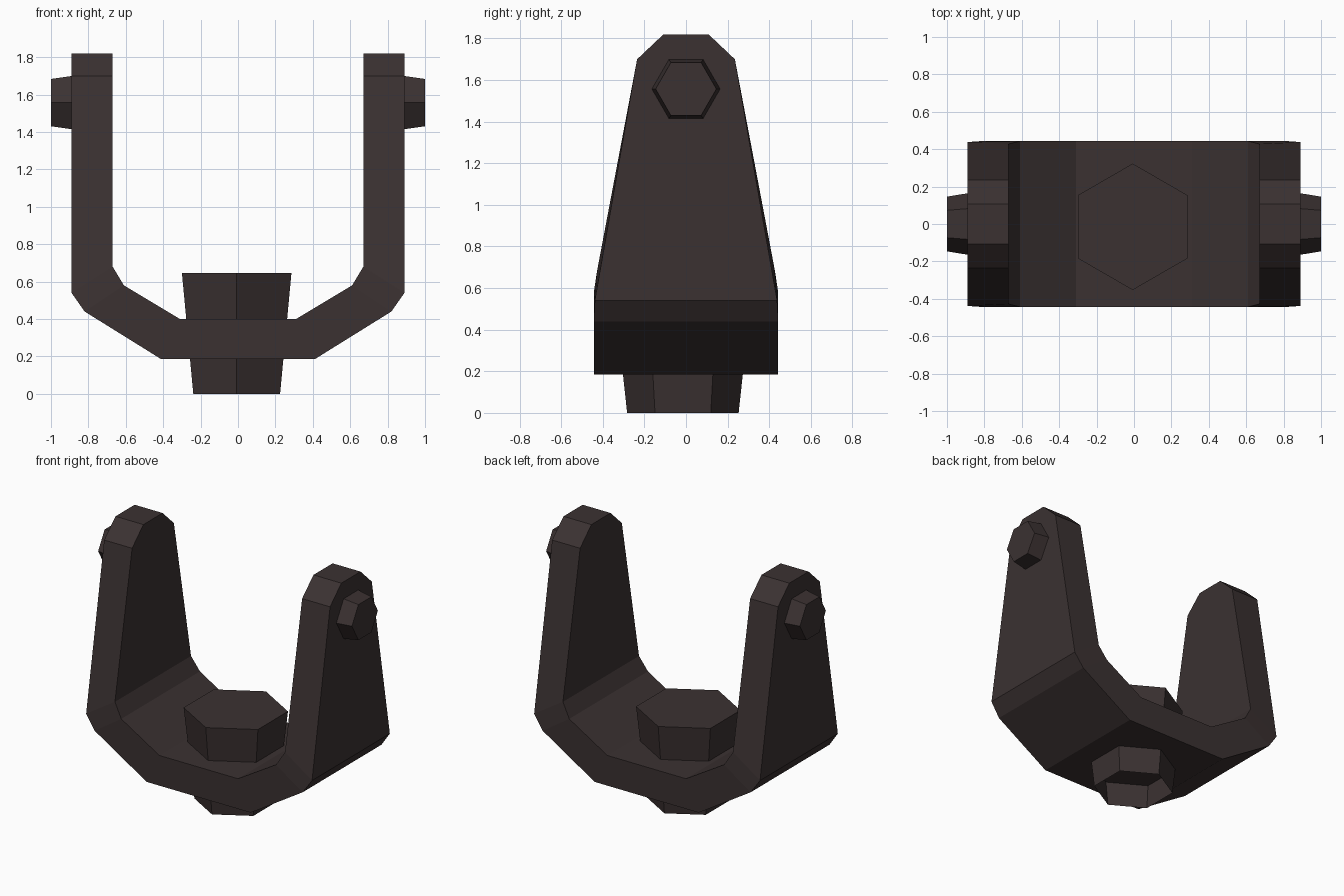
import bpy, bmesh, math
from mathutils import Vector

if "Cube" in bpy.data.objects:
    bpy.data.objects.remove(bpy.data.objects["Cube"])

mat = bpy.data.materials.new("dark brown iron")
mat.diffuse_color = (0.043, 0.031, 0.031, 1)
mat.use_nodes = True
mat.node_tree.nodes["Principled BSDF"].inputs["Base Color"].default_value = mat.diffuse_color


def finish(name, bm):
    me = bpy.data.meshes.new(name)
    bm.to_mesh(me)
    bm.free()
    me.materials.append(mat)
    ob = bpy.data.objects.new(name, me)
    bpy.context.collection.objects.link(ob)
    return ob


def hex_stud(name, start, end, r0, r1, u, v):
    """Tapered six-sided stud from start to end, capped at the end only."""
    bm = bmesh.new()
    rings = []
    for c, r in ((start, r0), (end, r1)):
        rings.append([bm.verts.new(Vector(c) + r * (math.cos(i * math.pi / 3) * Vector(u)
                      + math.sin(i * math.pi / 3) * Vector(v))) for i in range(6)])
    a, b = rings
    for i in range(6):
        j = (i + 1) % 6
        bm.faces.new((a[i], a[j], b[j], b[i]))
    bm.faces.new(b)
    return finish(name, bm)


# Fork: rectangular sections swept round the U
# outer x, outer z, outer half width, inner x, inner z, inner half width
half = [
    (0.41, 0.185, 0.443, 0.31, 0.40, 0.443),
    (0.82, 0.44, 0.443, 0.61, 0.58, 0.443),
    (0.89, 0.54, 0.438, 0.67, 0.68, 0.428),
    (0.89, 1.70, 0.235, 0.67, 1.70, 0.235),
    (0.89, 1.82, 0.108, 0.67, 1.82, 0.108),
]
sections = [(-s[0], s[1], s[2], -s[3], s[4], s[5]) for s in reversed(half)] + half
bm = bmesh.new()
rings = []
for ox, oz, ow, ix, iz, iw in sections:
    rings.append([bm.verts.new(p) for p in
                  ((ox, -ow, oz), (ox, ow, oz), (ix, iw, iz), (ix, -iw, iz))])
for a, b in zip(rings, rings[1:]):
    for i in range(4):
        j = (i + 1) % 4
        bm.faces.new((a[i], a[j], b[j], b[i]))
bm.faces.new(rings[0])
bm.faces.new(rings[-1])
bmesh.ops.recalc_face_normals(bm, faces=bm.faces)
finish("fork", bm)

# Centre stud through the base, open underneath
hex_stud("centre_stud", (-0.007, -0.015, 0), (-0.007, -0.015, 0.645),
         0.268, 0.338, (0, -1, 0), (1, 0, 0))

# Bolt heads on the outside of each arm
for side, name in ((1, "right_bolt"), (-1, "left_bolt")):
    hex_stud(name, (side * 0.885, 0, 1.557), (side * 1.0, 0, 1.557),
             0.165, 0.146, (0, side, 0), (0, 0, 1))
